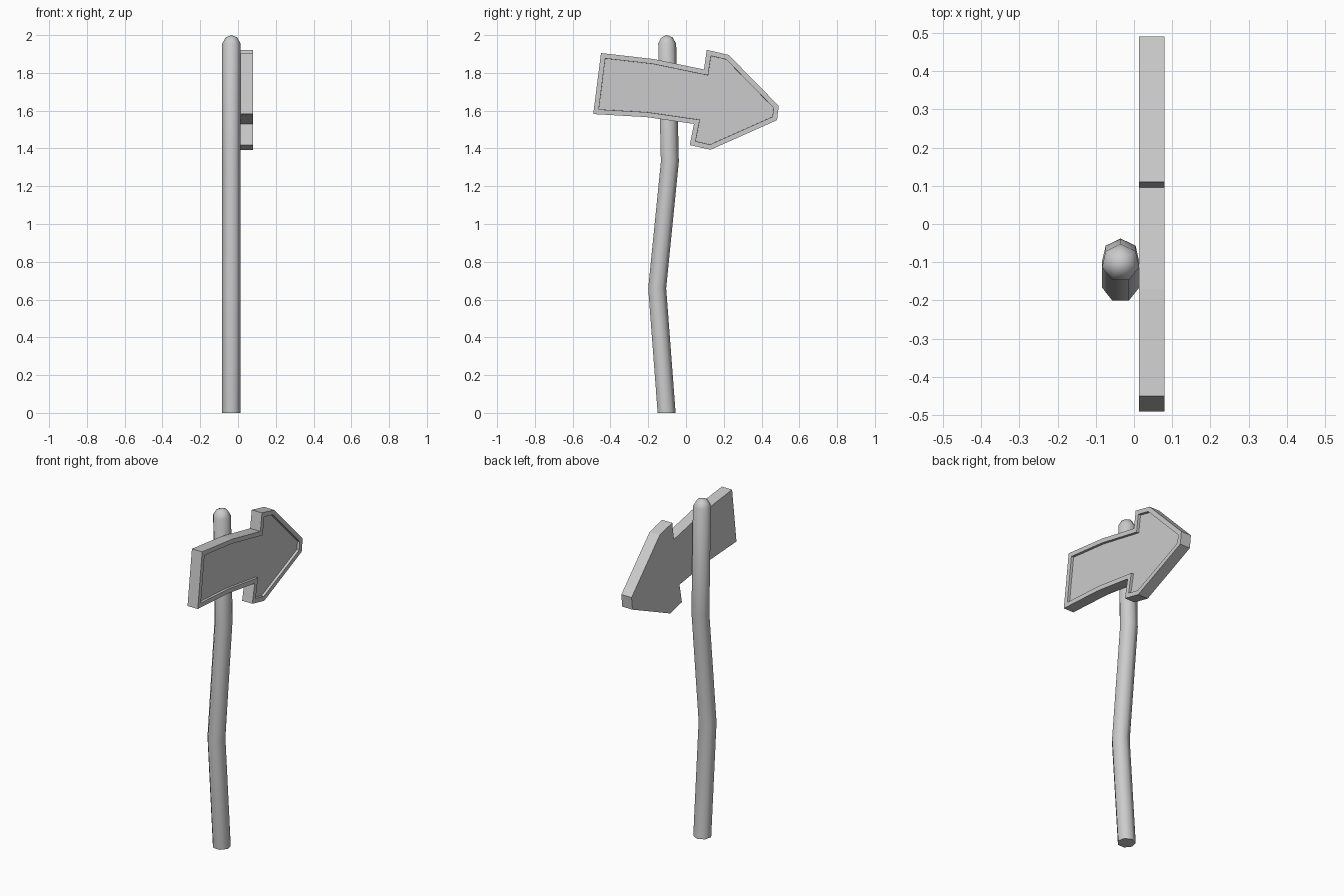
import bpy, bmesh, math

if "Cube" in bpy.data.objects:
    bpy.data.objects.remove(bpy.data.objects["Cube"])


def make_object(name, bm):
    bmesh.ops.recalc_face_normals(bm, faces=bm.faces)
    mesh = bpy.data.meshes.new(name)
    bm.to_mesh(mesh)
    bm.free()
    ob = bpy.data.objects.new(name, mesh)
    bpy.context.collection.objects.link(ob)
    return ob


# Crooked seven-sided post: (y centre, z, radius) rings, closed by a small dome
POST_X = -0.035
SIDES = 7
rings = [(-0.105, 0.0, 0.05), (-0.155, 0.66, 0.05), (-0.088, 1.33, 0.05),
         (-0.102, 1.955, 0.05), (-0.102, 1.988, 0.031)]
bm = bmesh.new()
loops = []
for y, z, r in rings:
    loops.append([bm.verts.new((POST_X + r * math.sin(2 * math.pi * i / SIDES),
                                y + r * math.cos(2 * math.pi * i / SIDES), z))
                  for i in range(SIDES)])
for a, b in zip(loops, loops[1:]):
    for i in range(SIDES):
        j = (i + 1) % SIDES
        bm.faces.new((a[i], a[j], b[j], b[i]))
bm.faces.new(loops[0])
tip = bm.verts.new((POST_X, -0.102, 2.0))
for i in range(SIDES):
    bm.faces.new((loops[-1][i], loops[-1][(i + 1) % SIDES], tip))
post = make_object("post", bm)
bpy.context.view_layer.objects.active = post
post.select_set(True)
bpy.ops.object.shade_smooth_by_angle(angle=math.radians(60))

# Bent arrow board: (y, z) outline, extruded along x
outline = [(-0.45, 1.905), (-0.17, 1.873), (0.095, 1.818), (0.11, 1.922),
           (0.226, 1.895), (0.491, 1.625), (0.482, 1.55), (0.13, 1.393),
           (0.02, 1.418), (0.042, 1.53), (-0.21, 1.566), (-0.491, 1.582)]
bm = bmesh.new()
back = [bm.verts.new((0.013, y, z)) for y, z in outline]
front = [bm.verts.new((0.08, y, z)) for y, z in outline]
bm.faces.new(back)
panel = bm.faces.new(front)
for i in range(len(outline)):
    j = (i + 1) % len(outline)
    bm.faces.new((back[i], back[j], front[j], front[i]))
bmesh.ops.recalc_face_normals(bm, faces=bm.faces)

# Raised rim around a sunken panel
bmesh.ops.inset_region(bm, faces=[panel], thickness=0.026, use_even_offset=True)
bmesh.ops.inset_region(bm, faces=[panel], thickness=0.0005, use_even_offset=True)
for v in panel.verts:
    v.co.x -= 0.015
make_object("arrow_board", bm)
